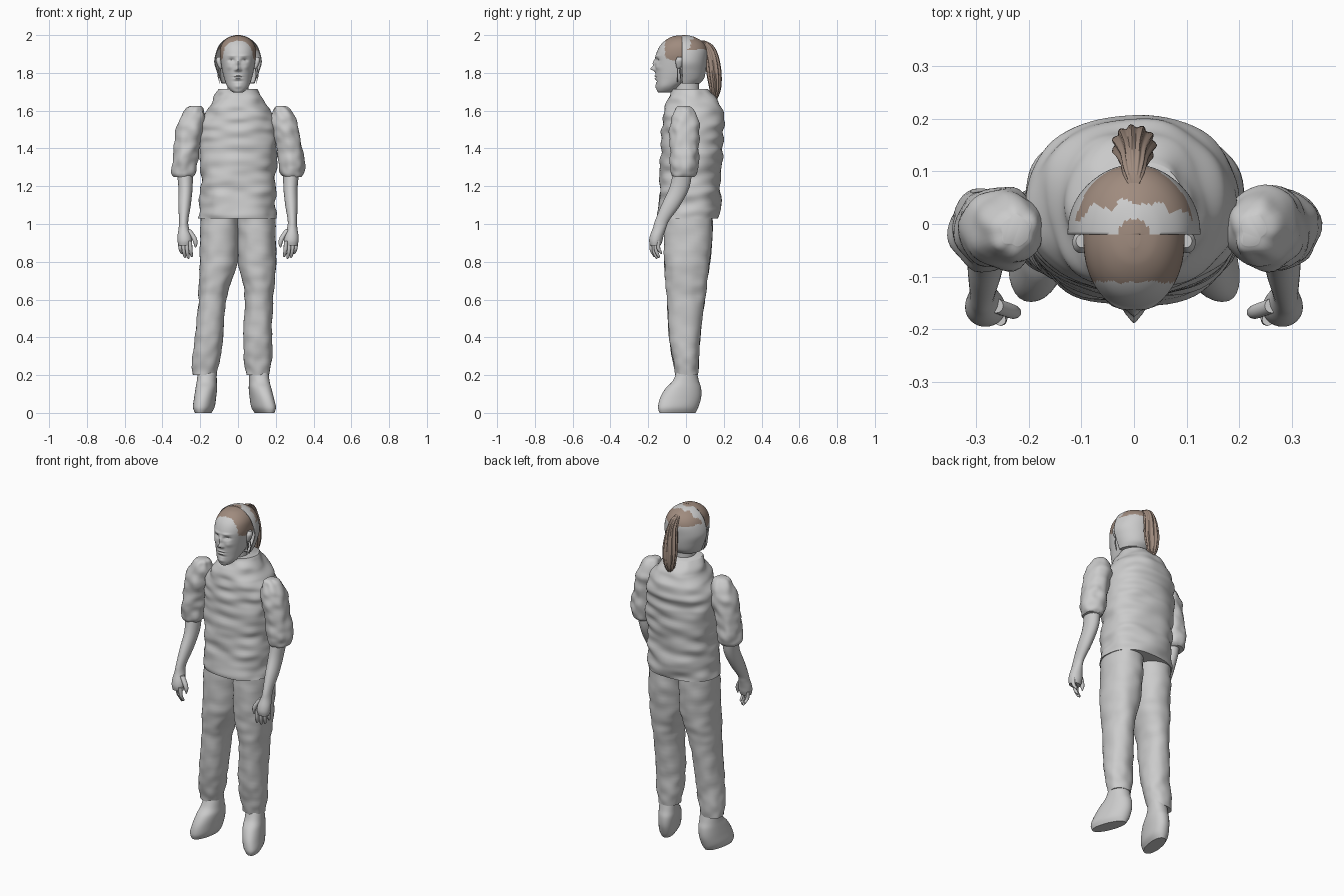
import bpy, bmesh, math
from mathutils import Vector, noise

old = bpy.data.objects.get("Cube")
if old:
    bpy.data.objects.remove(old, do_unlink=True)


def make_material(name, colour):
    mat = bpy.data.materials.new(name)
    mat.use_nodes = True
    mat.diffuse_color = (*colour, 1)
    mat.node_tree.nodes["Principled BSDF"].inputs["Base Color"].default_value = (*colour, 1)
    return mat


GREY = make_material("pale grey", (.6, .6, .6))
BROWN = make_material("hair brown", (.35, .26, .21))


def smooth_path(rings, steps):
    """Catmull-Rom interpolation through the given section bounds."""
    rings = [Vector(r) for r in rings]
    result = []
    for i in range(len(rings) - 1):
        before, a = rings[max(i - 1, 0)], rings[i]
        b, after = rings[i + 1], rings[min(i + 2, len(rings) - 1)]
        for s in range(steps):
            t = s / steps
            result.append(a + (b - before) * (t / 2)
                          + (before * 2 - a * 5 + b * 4 - after) * (t * t / 2)
                          + (a * 3 - before - b * 3 + after) * (t ** 3 / 2))
    return result + [rings[-1]]


def finish(obj):
    bpy.ops.object.select_all(action='DESELECT')
    obj.select_set(True)
    bpy.context.view_layer.objects.active = obj
    bpy.ops.object.shade_smooth_by_angle(angle=math.radians(50))


def loft(name, rings, side=1, sides=32, steps=6, power=2.0, wrinkle=0.0,
         flutes=0.0, shape=None, cut_y=None, paint=None, materials=(GREY,)):
    """Skin of rounded sections; each ring is (z, x_min, x_max, y_min, y_max)."""
    bm = bmesh.new()
    loops = []
    for z, x_min, x_max, y_min, y_max in smooth_path(rings, steps):
        loop = []
        for k in range(sides):
            angle = math.tau * k / sides
            c, s = math.cos(angle), math.sin(angle)
            c = math.copysign(abs(c) ** (2 / power), c)
            s = math.copysign(abs(s) ** (2 / power), s)
            bump = wrinkle * noise.noise(Vector((c * 1.5 + side, s * 1.5, z * 20)))
            grow = 1 + flutes * math.cos(angle * 11)
            p = Vector(((x_min + x_max) / 2 + c * ((x_max - x_min) / 2 * grow + bump),
                        (y_min + y_max) / 2 + s * ((y_max - y_min) / 2 * grow + bump), z))
            if shape:
                p = shape(p)
            p.x *= side
            loop.append(bm.verts.new(p))
        loops.append(loop)
    for low, high in zip(loops, loops[1:]):
        for k in range(sides):
            n = (k + 1) % sides
            bm.faces.new((low[k], low[n], high[n], high[k]))
    bm.faces.new(loops[0])
    bm.faces.new(loops[-1])
    bmesh.ops.recalc_face_normals(bm, faces=bm.faces)
    if cut_y is not None:
        bmesh.ops.bisect_plane(bm, geom=bm.verts[:] + bm.edges[:] + bm.faces[:],
                               plane_co=(0, cut_y, 0), plane_no=(0, -1, 0), clear_outer=True)
    if paint:
        for face in bm.faces:
            face.material_index = int(paint(face.calc_center_median()))
    mesh = bpy.data.meshes.new(name)
    bm.to_mesh(mesh)
    bm.free()
    for mat in materials:
        mesh.materials.append(mat)
    obj = bpy.data.objects.new(name, mesh)
    bpy.context.collection.objects.link(obj)
    finish(obj)
    return obj


def even(z, half, y_min, y_max):
    """Ring that is symmetrical about the middle."""
    return (z, -half, half, y_min, y_max)


def limb(name, points, side):
    """Thin round member through (x, y, z, radius) points."""
    loft(name, [(z, x - r, x + r, y - r, y + r) for x, y, z, r in points],
         side, sides=12, steps=4)


# Shirt body, with horizontal creases
loft("shirt", [even(1.03, .203, -.15, .172), even(1.15, .2, -.145, .18),
               even(1.3, .2, -.138, .187), even(1.45, .205, -.13, .195),
               even(1.53, .2, -.125, .197), even(1.6, .172, -.118, .195),
               even(1.65, .137, -.1, .17), even(1.715, .1, -.07, .115)],
     sides=72, steps=12, power=2.3, wrinkle=.014)
loft("neck", [even(1.6, .06, -.06, .07), even(1.72, .055, -.06, .07),
              even(1.8, .055, -.06, .07)])

# Trousers and shoes; the right leg stands a little further out
LEG = [(1.09, -.005, .195, -.11, .14), (.95, -.003, .2, -.115, .14),
       (.8, 0, .203, -.115, .128), (.7, .022, .195, -.108, .112),
       (.6, .037, .185, -.1, .1), (.4, .03, .18, -.09, .075),
       (.28, .032, .178, -.07, .068), (.2, .045, .165, -.055, .063)]
SHOE = [(0, .085, .165, -.14, .05), (.03, .068, .178, -.148, .065),
        (.08, .062, .175, -.137, .08), (.13, .058, .17, -.108, .08),
        (.17, .06, .165, -.07, .068), (.23, .06, .16, -.045, .055)]
for label, side, lean, turn in (("left", 1, 0, .33), ("right", -1, .075, .15)):
    def leaning(p):
        p.x += lean * min(max((.8 - p.z) / .6, 0), 1)
        return p

    def toe_out(p):
        p.x += lean * .7 - turn * p.y * (1 - p.z * 3)
        return p

    loft(label + "_trouser_leg", LEG, side, sides=40, steps=8, power=2.2,
         wrinkle=.006, shape=leaning)
    loft(label + "_shoe", SHOE, side, power=2.2, shape=toe_out)

# Arms: sleeve, forearm, palm, fingers and thumb
SLEEVE = [(1.625, .2, .25, -.04, .02), (1.61, .185, .275, -.057, .037),
          (1.56, .175, .305, -.078, .06), (1.5, .18, .325, -.087, .07),
          (1.4, .205, .34, -.085, .066), (1.32, .215, .35, -.085, .066),
          (1.27, .222, .35, -.08, .06), (1.25, .235, .34, -.07, .045)]
FOREARM = [(1.32, .24, .33, -.06, .035), (1.2, .24, .316, -.085, .02),
           (1.1, .25, .316, -.13, -.03), (1.02, .263, .312, -.163, -.088),
           (.98, .26, .314, -.175, -.105), (.94, .247, .32, -.19, -.118),
           (.91, .244, .32, -.195, -.125), (.885, .25, .315, -.19, -.135)]
for label, side in (("left", 1), ("right", -1)):
    loft(label + "_sleeve", SLEEVE, side, sides=40, steps=8, wrinkle=.01)
    loft(label + "_forearm_and_palm", FOREARM, side)
    for i, length in enumerate((.075, .085, .08, .06)):
        x, y = .254 + i * .018, -.182 + i * .012
        limb(label + "_finger", [(x, y, .91, .011), (x - .003, y, .9 - length / 2, .01),
                                 (x - .008, y + .012, .91 - length, .008),
                                 (x - .01, y + .014, .9 - length, .002)], side)
    limb(label + "_thumb", [(.262, -.155, .97, .014), (.235, -.165, .93, .014),
                            (.225, -.168, .9, .011), (.225, -.168, .875, .003)], side)

# Face relief: (x, z, width, height, push along y)
RELIEF = [(0, 1.822, .012, .011, -.024), (0, 1.85, .009, .02, -.012),
          (.013, 1.815, .007, .006, -.008), (.034, 1.866, .016, .009, .015),
          (.034, 1.864, .009, .005, -.008), (.03, 1.89, .022, .006, -.005),
          (0, 1.784, .021, .004, -.007), (0, 1.777, .024, .002, .005),
          (0, 1.769, .018, .004, -.007), (0, 1.755, .022, .005, .005),
          (0, 1.728, .02, .012, -.007), (.045, 1.83, .016, .014, -.005)]


def face_relief(p):
    if p.y < -.07:
        push = 0
        for x, z, w, h, amount in RELIEF:
            push += amount * math.exp(-((abs(p.x) - x) / w) ** 2 - ((p.z - z) / h) ** 2)
        p.y += push
    return p


def front_hair(c):
    return -.11 + .004 * noise.noise(c * 60) < c.y and c.z > 1.865 + .4 * max(0, -c.y - .07)


loft("head", [even(1.695, .02, -.145, -.09), even(1.705, .038, -.153, -.06),
              even(1.73, .058, -.156, -.03), even(1.77, .073, -.16, .04),
              even(1.81, .083, -.163, .08), even(1.86, .091, -.164, .095),
              even(1.9, .096, -.158, .1), even(1.94, .091, -.14, .09),
              even(1.97, .073, -.112, .07), even(1.99, .045, -.078, .04),
              even(1.998, .012, -.045, .005)],
     sides=112, steps=10, power=2.15, shape=face_relief,
     paint=front_hair, materials=(GREY, BROWN))


# Half shell over the back of the head, with hair showing on its crown
def crown_hair(c):
    edge = .045 + .025 * noise.noise(c * 35) - 3 * c.x ** 2
    tuft = math.hypot(c.x, c.y + .02) < .03
    return c.z > 1.922 + .008 * noise.noise(c * 30) and (c.y > edge or tuft)


cap = loft("back_head_shell",
           [even(1.745, .088, -.1, .075), even(1.77, .098, -.11, .095),
            even(1.81, .113, -.13, .105), even(1.86, .126, -.14, .11),
            even(1.92, .113, -.14, .112), even(1.96, .09, -.12, .092),
            even(1.988, .052, -.08, .05), even(2, .012, -.04, .005)],
           sides=80, steps=8, cut_y=-.02, paint=crown_hair, materials=(GREY, BROWN))
solid = cap.modifiers.new("thickness", 'SOLIDIFY')
solid.thickness = .004

# Ponytail with fluted strands
loft("ponytail", [even(1.972, .012, .07, .095), even(1.955, .02, .075, .13),
                  even(1.92, .025, .092, .158), even(1.86, .034, .105, .177),
                  even(1.79, .04, .112, .186), even(1.72, .034, .125, .184),
                  even(1.67, .02, .132, .168), even(1.645, .004, .14, .15)],
     sides=66, steps=5, flutes=.09, materials=(BROWN,))

# Ears and loose strands beside the face
for label, side in (("left", 1), ("right", -1)):
    loft(label + "_ear", [(1.82, .085, .095, -.045, -.03), (1.835, .085, .106, -.052, -.022),
                          (1.865, .087, .117, -.055, -.015), (1.885, .088, .11, -.045, -.02)],
         side, sides=20)
    for x, y in ((.1, -.03), (.09, -.045)):
        limb(label + "_loose_strand", [(x, y, 1.83, .003), (x + .006, y, 1.79, .003),
                                       (x - .004, y, 1.745, .001)], side)
